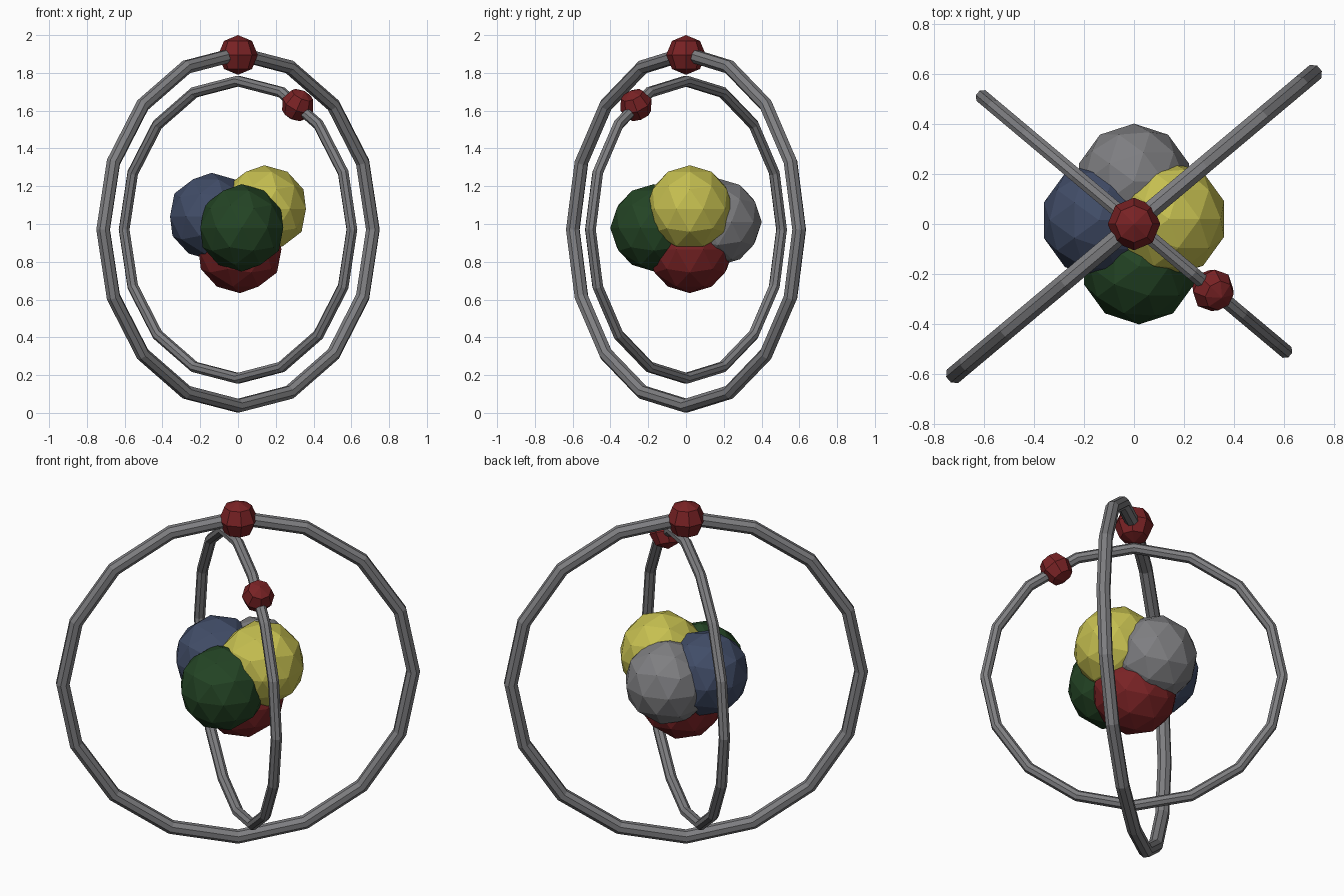
import bpy, bmesh
from math import sin, cos, pi, radians
from mathutils import Vector, Matrix

if "Cube" in bpy.data.objects:
    bpy.data.objects.remove(bpy.data.objects["Cube"])

def material(name, rgb):
    m = bpy.data.materials.new(name)
    m.diffuse_color = (*rgb, 1)
    m.use_nodes = True
    m.node_tree.nodes["Principled BSDF"].inputs["Base Color"].default_value = m.diffuse_color
    return m

GREY = material("grey", (0.21, 0.21, 0.22))
RED = material("dark red", (0.19, 0.016, 0.018))
GREEN = material("dark green", (0.017, 0.058, 0.018))
BLUE = material("slate blue", (0.052, 0.072, 0.135))
YELLOW = material("yellow", (0.56, 0.52, 0.08))

CENTRE = Vector((0, 0, 0.97))

def finish(name, bm, mat):
    bmesh.ops.recalc_face_normals(bm, faces=bm.faces)
    me = bpy.data.meshes.new(name)
    bm.to_mesh(me)
    bm.free()
    me.materials.append(mat)
    ob = bpy.data.objects.new(name, me)
    bpy.context.collection.objects.link(ob)
    return ob

def ring_axes(heading):
    # horizontal direction in the ring's plane, and the plane's normal
    h = radians(heading)
    return Vector((cos(h), sin(h), 0)), Vector((-sin(h), cos(h), 0))

def orbit_ring(name, heading, radius, tube, segs=16, sides=8):
    u, n = ring_axes(heading)
    bm = bmesh.new()
    rows = []
    for i in range(segs):
        a = 2 * pi * i / segs
        out = u * sin(a) + Vector((0, 0, cos(a)))
        rows.append([bm.verts.new(CENTRE + out * (radius + tube * cos(t)) + n * tube * sin(t))
                     for t in (2 * pi * (j + 0.5) / sides for j in range(sides))])
    for i in range(segs):
        p, q = rows[i], rows[(i + 1) % segs]
        for j in range(sides):
            k = (j + 1) % sides
            bm.faces.new((p[j], p[k], q[k], q[j]))
    return finish(name, bm, GREY)

def electron(name, heading, angle, orbit, radius):
    # small ball sitting on a ring, angle measured from the ring's top
    u, n = ring_axes(heading)
    a = radians(angle)
    bm = bmesh.new()
    bmesh.ops.create_uvsphere(bm, u_segments=8, v_segments=4, radius=radius)
    pos = CENTRE + (u * sin(a) + Vector((0, 0, cos(a)))) * orbit
    bm.transform(Matrix.Translation(pos) @ Matrix.Rotation(a, 4, n))
    return finish(name, bm, RED)

# orbits and the balls riding on them
orbit_ring("outer_orbit", 40, 0.932, 0.038)
orbit_ring("inner_orbit", -40, 0.787, 0.030)
electron("outer_electron", 40, 0, 0.925, 0.105)
electron("inner_electron", -40, 32, 0.778, 0.088)

# nucleus: five overlapping balls
for name, pos, mat in (
    ("nucleus_ball_front", (0.02, -0.17, 0.98), GREEN),
    ("nucleus_ball_back", (0.0, 0.17, 1.01), GREY),
    ("nucleus_ball_left", (-0.14, 0.015, 1.04), BLUE),
    ("nucleus_ball_right", (0.14, 0.02, 1.08), YELLOW),
    ("nucleus_ball_bottom", (0.01, 0.02, 0.865), RED),
):
    bm = bmesh.new()
    bmesh.ops.create_icosphere(bm, subdivisions=2, radius=0.231)
    bm.transform(Matrix.Translation(pos))
    finish(name, bm, mat)
